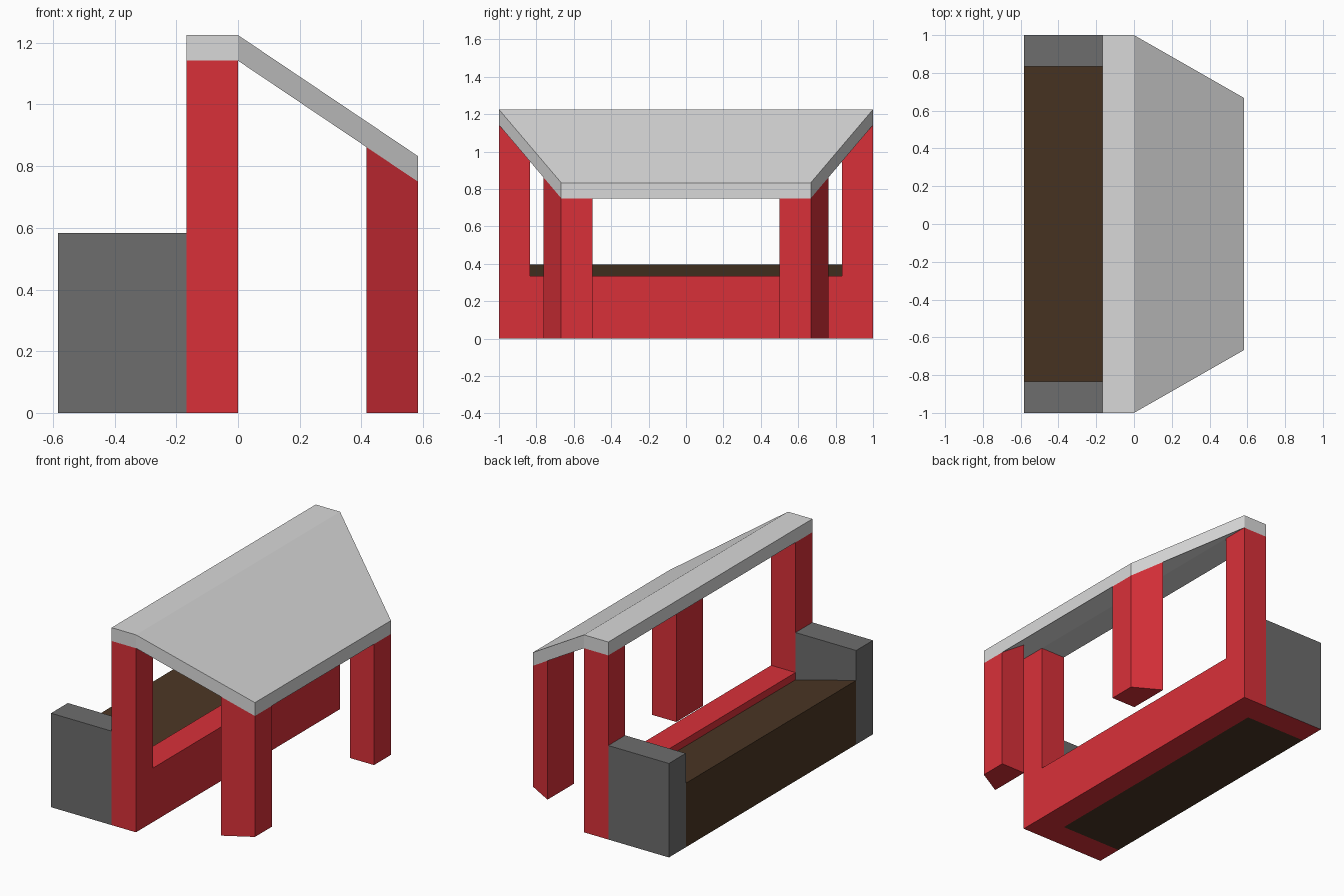
import bpy, bmesh

cube = bpy.data.objects.get("Cube")
if cube:
    bpy.data.objects.remove(cube, do_unlink=True)


def srgb(*rgb):
    lin = [(c / 255 / 12.92) if c < 10 else ((c / 255 + 0.055) / 1.055) ** 2.4 for c in rgb]
    return (*lin, 1.0)


def material(name, color):
    mat = bpy.data.materials.new(name)
    mat.diffuse_color = color
    mat.use_nodes = True
    mat.node_tree.nodes["Principled BSDF"].inputs["Base Color"].default_value = color
    return mat


RED = material("red", srgb(217, 48, 57))
LIGHT = material("light grey", srgb(217, 217, 217))
DARK = material("dark grey", srgb(109, 109, 109))
BROWN = material("dark brown", srgb(75, 54, 36))


def finish(name, bm, *mats):
    bmesh.ops.recalc_face_normals(bm, faces=bm.faces)
    # a second material goes on the underside
    if len(mats) > 1:
        for f in bm.faces:
            if f.normal.z < -0.9:
                f.material_index = 1
    mesh = bpy.data.meshes.new(name)
    bm.to_mesh(mesh)
    bm.free()
    for m in mats:
        mesh.materials.append(m)
    obj = bpy.data.objects.new(name, mesh)
    bpy.context.collection.objects.link(obj)
    return obj


def loft(name, stations, *mats):
    """Skin rectangular sections, each given as (x, y0, y1, z0, z1)."""
    bm = bmesh.new()
    rings = [[bm.verts.new((x, y, z)) for y, z in ((y0, z0), (y1, z0), (y1, z1), (y0, z1))]
             for x, y0, y1, z0, z1 in stations]
    for a, b in zip(rings, rings[1:]):
        for i in range(4):
            j = (i + 1) % 4
            bm.faces.new((a[i], a[j], b[j], b[i]))
    bm.faces.new(rings[0])
    bm.faces.new(rings[-1])
    return finish(name, bm, *mats)


# Key dimensions
BACK, WALL, FRONT = -0.583, -0.167, 0.583   # end of block, wall face, roof eave
INNER = 0.835                               # inside of wall posts and end blocks
RIDGE, EAVE, THICK = 1.142, 0.75, 0.083     # roof underside heights and thickness
EAVE_Y = 0.667
POST_X, POST_Y = 0.417, 0.5


def roof_under(x):
    return RIDGE + (EAVE - RIDGE) * max(x, 0) / FRONT


def roof_half(x):
    return 1 + (EAVE_Y - 1) * max(x, 0) / FRONT


# Low wall with a tall post at each end, as one U-shaped profile
SILL = 0.335
half = [(1, 0), (1, RIDGE), (INNER, RIDGE), (INNER, SILL)]
profile = half + [(-y, z) for y, z in reversed(half)]
bm = bmesh.new()
face = bm.faces.new([bm.verts.new((WALL, y, z)) for y, z in profile])
ext = bmesh.ops.extrude_face_region(bm, geom=[face], use_keep_orig=True)
verts = [v for v in ext["geom"] if isinstance(v, bmesh.types.BMVert)]
bmesh.ops.translate(bm, verts=verts, vec=(-WALL, 0, 0))
finish("wall_with_posts", bm, RED)

# Roof: a flat ridge strip and a tapering slope
loft("roof", [(x, -roof_half(x), roof_half(x), roof_under(x), roof_under(x) + THICK)
              for x in (WALL, 0, FRONT)], LIGHT)

# Sloping trough filling between the end blocks
loft("sloped_bed", [(BACK, -INNER, INNER, 0, 0.397),
                    (WALL, -INNER, INNER, 0, 0.29)], BROWN)

# End blocks and eave posts, one of each per side
for side, s in (("front", -1), ("back", 1)):
    loft(side + "_end_block", [(x, s * INNER, s, 0, 0.583) for x in (BACK, WALL)], DARK, RED)
    loft(side + "_eave_post", [(x, s * POST_Y, s * roof_half(x), 0, roof_under(x))
                               for x in (POST_X, FRONT)], RED)
